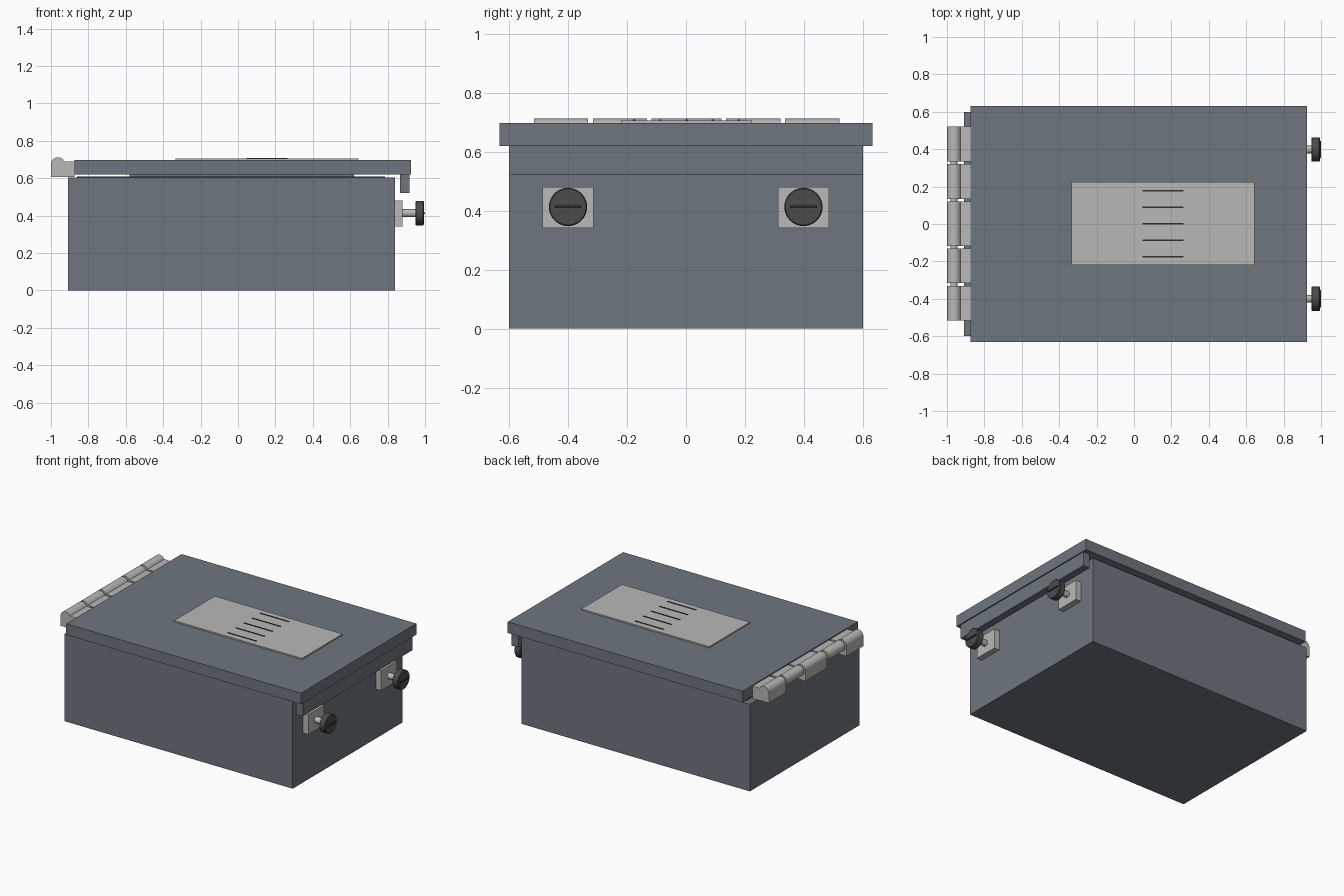
import bpy, bmesh, math
from mathutils import Matrix

cube = bpy.data.objects.get("Cube")
if cube:
    bpy.data.objects.remove(cube, do_unlink=True)


def material(name, rgb):
    m = bpy.data.materials.new(name)
    m.use_nodes = True
    m.diffuse_color = (*rgb, 1)
    node = next(n for n in m.node_tree.nodes if n.type == 'BSDF_PRINCIPLED')
    node.inputs["Base Color"].default_value = (*rgb, 1)
    return m


STEEL = material("blue_grey_paint", (0.155, 0.182, 0.217))
METAL = material("light_metal", (0.48, 0.49, 0.475))
DARK = material("dark_plastic", (0.07, 0.07, 0.07))
BLACK = material("black_marking", (0.03, 0.03, 0.034))


def finish(name, bm, mat):
    bmesh.ops.recalc_face_normals(bm, faces=bm.faces[:])
    me = bpy.data.meshes.new(name)
    bm.to_mesh(me)
    bm.free()
    me.materials.append(mat)
    ob = bpy.data.objects.new(name, me)
    bpy.context.collection.objects.link(ob)
    return ob


def box(name, x, y, z, mat):
    """Box from (min, max) ranges."""
    bm = bmesh.new()
    size = [b - a for a, b in (x, y, z)]
    mid = [(a + b) / 2 for a, b in (x, y, z)]
    bmesh.ops.create_cube(bm, size=1, matrix=Matrix.Translation(mid) @ Matrix.Diagonal((*size, 1)))
    return finish(name, bm, mat)


def smooth(ob):
    bpy.ops.object.select_all(action='DESELECT')
    ob.select_set(True)
    bpy.context.view_layer.objects.active = ob
    bpy.ops.object.shade_smooth_by_angle(angle=math.radians(35))


def rod(name, x, y, z, r, mat):
    """Cylinder along x."""
    bm = bmesh.new()
    m = Matrix.Translation(((x[0] + x[1]) / 2, y, z)) @ Matrix.Rotation(math.pi / 2, 4, 'Y')
    bmesh.ops.create_cone(bm, cap_ends=True, segments=40, radius1=r, radius2=r,
                          depth=x[1] - x[0], matrix=m)
    ob = finish(name, bm, mat)
    smooth(ob)
    return ob


def extrude_y(name, profile, y, mat):
    """Extrude an x-z outline between two y values."""
    bm = bmesh.new()
    face = bm.faces.new([bm.verts.new((px, y[0], pz)) for px, pz in profile])
    ext = bmesh.ops.extrude_face_region(bm, geom=[face])
    verts = [v for v in ext['geom'] if isinstance(v, bmesh.types.BMVert)]
    bmesh.ops.translate(bm, verts=verts, vec=(0, y[1] - y[0], 0))
    ob = finish(name, bm, mat)
    smooth(ob)


# Enclosure body, seal and lid
box("body", (-0.91, 0.84), (-0.6, 0.6), (0, 0.604), STEEL)
box("seal_base", (-0.86, 0.785), (-0.57, 0.57), (0.604, 0.609), DARK)
box("seal", (-0.58, 0.62), (-0.5, 0.5), (0.609, 0.62), STEEL)
box("lid", (-0.875, 0.925), (-0.632, 0.632), (0.62, 0.697), STEEL)
box("lid_lip", (0.866, 0.917), (-0.6, 0.6), (0.522, 0.62), STEEL)

# Label plate with printed lines
box("label_plate", (-0.335, 0.645), (-0.22, 0.224), (0.697, 0.706), METAL)
for i in range(5):
    y = 0.002 + (i - 2) * 0.0885
    box(f"label_line_{i + 1}", (0.045, 0.265), (y - 0.004, y + 0.004), (0.706, 0.709), BLACK)

# Hinge knuckles: fixed and moving alternate along the edge
CX, CZ, R = -0.9625, 0.6745, 0.0375
arc = [(CX + R * math.cos(a), CZ + R * math.sin(a))
       for a in (math.pi * k / 16 for k in range(17))]
circle = [(CX + R * math.cos(a), CZ + R * math.sin(a))
          for a in (math.tau * k / 32 for k in range(32))]
spans = [(-0.515, -0.332), (-0.316, -0.132), (-0.117, 0.12), (0.135, 0.32), (0.335, 0.52)]
for i, span in enumerate(spans):
    if i % 2 == 0:
        outline = arc + [(-1, 0.605), (-0.875, 0.605), (-0.875, 0.64), (-0.925, 0.64)]
        extrude_y(f"fixed_knuckle_{i + 1}", outline, span, METAL)
    else:
        extrude_y(f"moving_knuckle_{i + 1}", circle, span, METAL)
    box(f"hinge_leaf_{i + 1}", (-0.94, -0.874), span, (0.638, 0.69), METAL)
extrude_y("hinge_pin", [(CX + (px - CX) * 0.5, CZ + (pz - CZ) * 0.5) for px, pz in circle],
          (-0.51, 0.515), METAL)

# Thumb screws with mounting plates
for side, y in (("right", -0.4), ("left", 0.398)):
    z = 0.413
    box(f"{side}_screw_plate", (0.84, 0.88), (y - 0.086, y + 0.086), (0.342, 0.481), METAL)
    rod(f"{side}_screw_shaft", (0.88, 0.95), y, z, 0.021, METAL)
    knob = rod(f"{side}_screw_knob", (0.948, 0.994), y, z, 0.065, DARK)
    bevel = knob.modifiers.new("edge", 'BEVEL')
    bevel.width, bevel.segments = 0.004, 1
    bevel.limit_method = 'ANGLE'
    box(f"{side}_screw_slot", (0.99, 1.0), (y - 0.046, y + 0.046), (z - 0.004, z + 0.004), BLACK)
